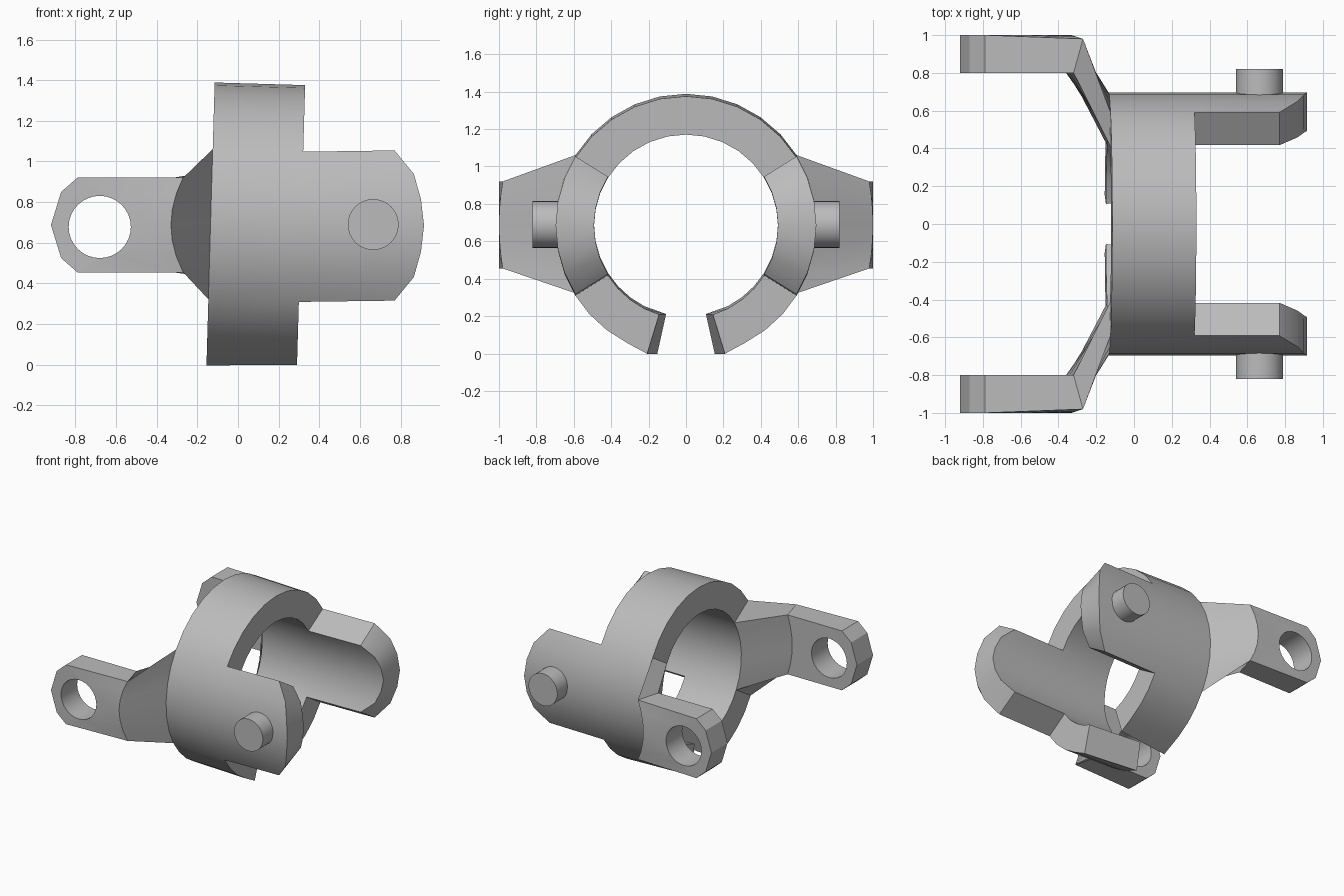
import bpy, bmesh, math
from mathutils import Vector

cube = bpy.data.objects.get("Cube")
if cube:
    bpy.data.objects.remove(cube, do_unlink=True)

GREY = 0.5
metal = bpy.data.materials.new("grey metal")
metal.use_nodes = True
metal.diffuse_color = (GREY, GREY, GREY, 1)
metal.node_tree.nodes["Principled BSDF"].inputs["Base Color"].default_value = (GREY, GREY, GREY, 1)

CZ, R_IN, R_OUT = 0.685, 0.492, 0.697   # ring centre height and radii
EAR = 32                                # half angle of ears and arms
TILT = 0.029                            # slight lean of the ring


def finish(bm, name):
    """Turn half a mesh into a mirrored, smooth-shaded object."""
    bmesh.ops.recalc_face_normals(bm, faces=bm.faces)
    mesh = bpy.data.meshes.new(name)
    bm.to_mesh(mesh)
    bm.free()
    mesh.materials.append(metal)
    obj = bpy.data.objects.new(name, mesh)
    bpy.context.collection.objects.link(obj)
    bpy.ops.object.select_all(action="DESELECT")
    obj.select_set(True)
    bpy.context.view_layer.objects.active = obj
    bpy.ops.object.shade_smooth_by_angle(angle=math.radians(30))
    mirror = obj.modifiers.new("mirror", "MIRROR")
    mirror.use_axis = (False, True, False)
    mirror.merge_threshold = 0.002


def polar(x, angle, r):
    a = math.radians(angle)
    return Vector((x, r * math.cos(a), CZ + r * math.sin(a)))


def lean(p):
    return Vector((p.x + TILT * (p.z - CZ), p.y, p.z - TILT * (p.x - 0.09)))


bm = bmesh.new()


def vert(p):
    return bm.verts.new(p)


def strip(a, b):
    """Quads between two matching vertex rows."""
    for i in range(len(a) - 1):
        bm.faces.new((a[i], a[i + 1], b[i + 1], b[i]))


# Half ring: sections from the open gap up to the crown
lower = [-73 + i * (73 - EAR) / 4 for i in range(4)]
middle = [-EAR + i * EAR / 3 for i in range(7)]
upper = [EAR + (i + 1) * (90 - EAR) / 5 for i in range(5)]
sections = []
for k, ang in enumerate(lower + middle + upper):
    twist = 4.5 if k == 0 else 0        # the gap narrows towards one end
    r_out = R_OUT + (0.014 if k == 0 else 0)
    sections.append([vert(lean(p)) for p in (
        polar(-0.135, ang - twist, R_IN), polar(-0.135, ang - twist, r_out),
        polar(0.31, ang, r_out), polar(0.31, ang, R_IN))])
first, last = len(lower), len(lower) + len(middle) - 1
bm.faces.new(sections[0])

# Ear tips and arm roots grow from the middle sections
ears, arms = [], []
ear_reach = (0.915, 0.90, 0.865, 0.77)
for i, ang in enumerate(middle):
    t = ang / EAR
    x = ear_reach[abs(i - 3)]
    ears.append([vert(polar(x, ang, R_OUT)), vert(polar(x, ang, R_IN))])
    z = 0.6875 + 0.2325 * t
    arms.append([vert((-0.36 + 0.04 * t * t, 0.8, z)),
                 vert((-0.33 + 0.06 * t * t, 1 - 0.02 * t * t, z))])

for k in range(len(sections) - 1):
    a, b = sections[k], sections[k + 1]
    strip([a[0], a[3]], [b[0], b[3]])
    strip(a[1:3], b[1:3])
    if first <= k < last:
        m = k - first
        ea, eb, ra, rb = ears[m], ears[m + 1], arms[m], arms[m + 1]
        strip([a[2], ea[0], ea[1], a[3]], [b[2], eb[0], eb[1], b[3]])
        strip([a[0], ra[0]], [b[0], rb[0]])
        strip([ra[1], a[1]], [rb[1], b[1]])
    else:
        strip(a[:2], b[:2])
        strip(a[2:], b[2:])
for k, m in ((first, 0), (last, -1)):
    s = sections[k]
    bm.faces.new((s[2], ears[m][0], ears[m][1], s[3]))
    bm.faces.new((s[0], arms[m][0], arms[m][1], s[1]))

# Arm plate with a round eye
tip = [(-0.79, 0.92), (-0.87, 0.85), (-0.92, 0.6875), (-0.87, 0.525), (-0.79, 0.455)]
HOLE = 32
outlines, holes = [], []
for layer, y in enumerate((0.8, 1.0)):
    outline = [a[layer] for a in arms] + [vert((x, y, z)) for x, z in tip]
    hole = []
    for i in range(HOLE):
        a = math.tau * i / HOLE
        hole.append(vert((-0.68 + 0.153 * math.cos(a), y, 0.678 + 0.153 * math.sin(a))))
    edges = []
    for loop in (outline, hole):
        for i, v in enumerate(loop):
            w = loop[(i + 1) % len(loop)]
            edges.append(bm.edges.get((v, w)) or bm.edges.new((v, w)))
    bmesh.ops.triangle_fill(bm, use_beauty=True, edges=edges, normal=(0, 1, 0))
    outlines.append(outline[len(arms) - 1:] + outline[:1])
    holes.append(hole + hole[:1])
strip(*outlines)
strip(*holes)
finish(bm, "ring_with_arms_and_ears")

# Pivot pins on the ears
bm = bmesh.new()
rims = [[vert((0.665 + 0.125 * math.cos(math.tau * i / HOLE), y,
               0.69 + 0.125 * math.sin(math.tau * i / HOLE))) for i in range(HOLE)]
        for y in (0.66, 0.82)]
for rim in rims:
    bm.faces.new(rim)
strip(*[rim + rim[:1] for rim in rims])
finish(bm, "pivot_pins")
